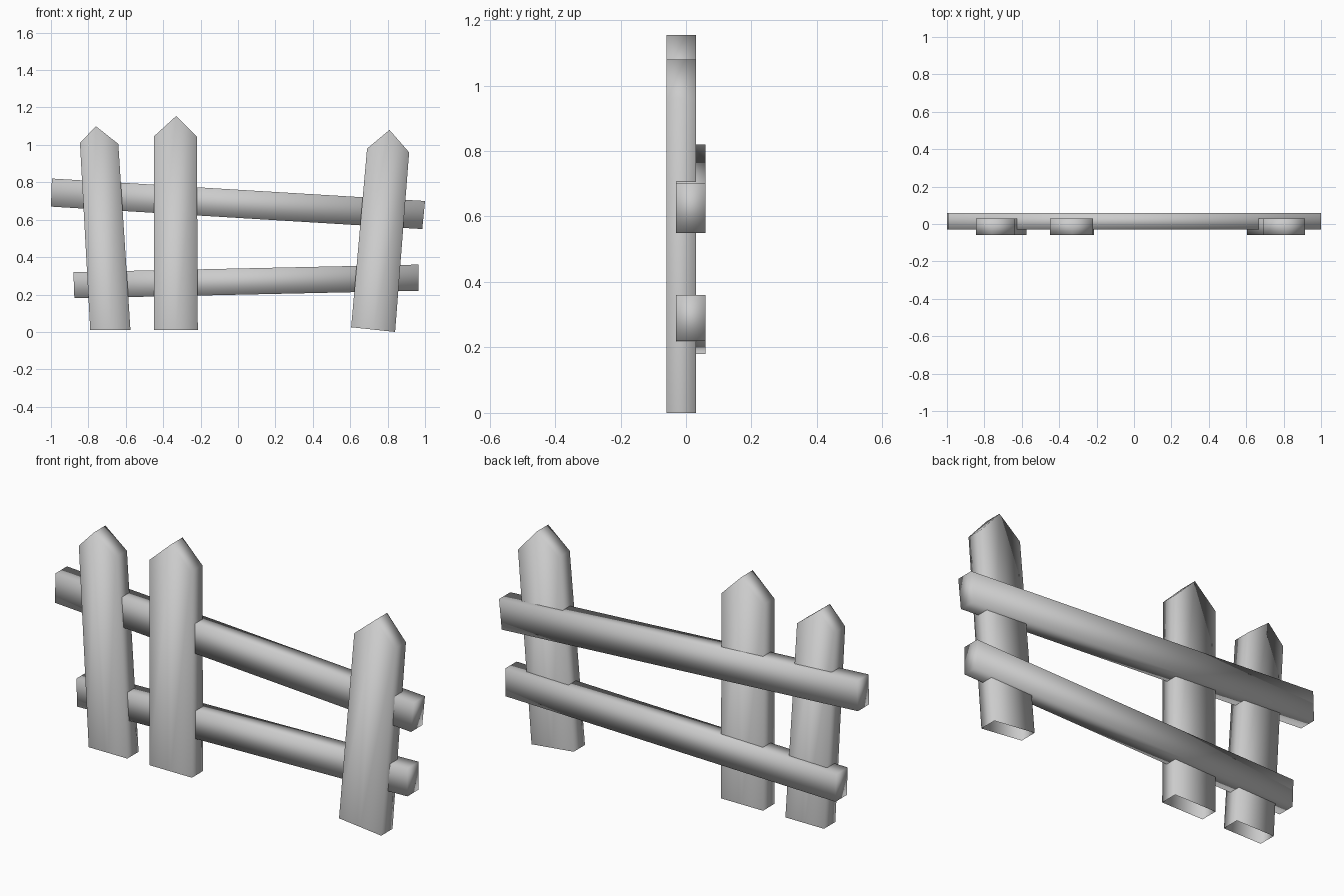
import bpy
import bmesh

cube = bpy.data.objects.get("Cube")
if cube:
    bpy.data.objects.remove(cube, do_unlink=True)

# One plain grey for the whole fence
grey = bpy.data.materials.new("weathered_grey")
grey.use_nodes = True
colour = (0.6, 0.6, 0.6, 1)
grey.diffuse_color = colour
grey.node_tree.nodes["Principled BSDF"].inputs["Base Color"].default_value = colour


def board(name, outline, panels, y_front, y_back, open_edges=()):
    """Extrude an (x, z) outline in y; panels are the front and back faces."""
    bm = bmesh.new()
    front = [bm.verts.new((x, y_front, z)) for x, z in outline]
    back = [bm.verts.new((x, y_back, z)) for x, z in outline]
    for panel in panels:
        bm.faces.new([front[i] for i in panel])
        bm.faces.new([back[i] for i in reversed(panel)])
    count = len(outline)
    for i in range(count):
        j = (i + 1) % count
        if i not in open_edges:
            bm.faces.new((front[j], front[i], back[i], back[j]))
    bmesh.ops.recalc_face_normals(bm, faces=bm.faces)
    for face in bm.faces:
        face.smooth = True
    mesh = bpy.data.meshes.new(name)
    bm.to_mesh(mesh)
    bm.free()
    mesh.materials.append(grey)
    bpy.context.collection.objects.link(bpy.data.objects.new(name, mesh))


def picket(name, bottom_left, bottom_right, shoulder_right, tip, shoulder_left):
    """Pointed upright with a centre ridge line and an open foot."""
    middle = tuple((a + b) / 2 for a, b in zip(bottom_left, bottom_right))
    outline = [bottom_left, middle, bottom_right, shoulder_right, tip, shoulder_left]
    board(name, outline, [(0, 1, 4, 5), (1, 2, 3, 4)], -0.06, 0.03, open_edges=(0, 1))


def rail(name, *corners):
    board(name, corners, [(0, 1, 2, 3)], -0.03, 0.06)


# Uprights
picket("right_picket", (-0.79, 0.01), (-0.575, 0.01), (-0.64, 1.005), (-0.76, 1.10), (-0.845, 1.01))
picket("middle_picket", (-0.45, 0.01), (-0.215, 0.01), (-0.22, 1.045), (-0.33, 1.155), (-0.45, 1.045))
picket("left_picket", (0.605, 0.025), (0.84, 0.0), (0.915, 0.96), (0.81, 1.08), (0.69, 0.98))

# Crooked cross rails behind the uprights
rail("upper_rail", (-1.0, 0.67), (0.985, 0.55), (1.0, 0.70), (-0.995, 0.82))
rail("lower_rail", (-0.875, 0.18), (0.965, 0.22), (0.965, 0.36), (-0.88, 0.32))
